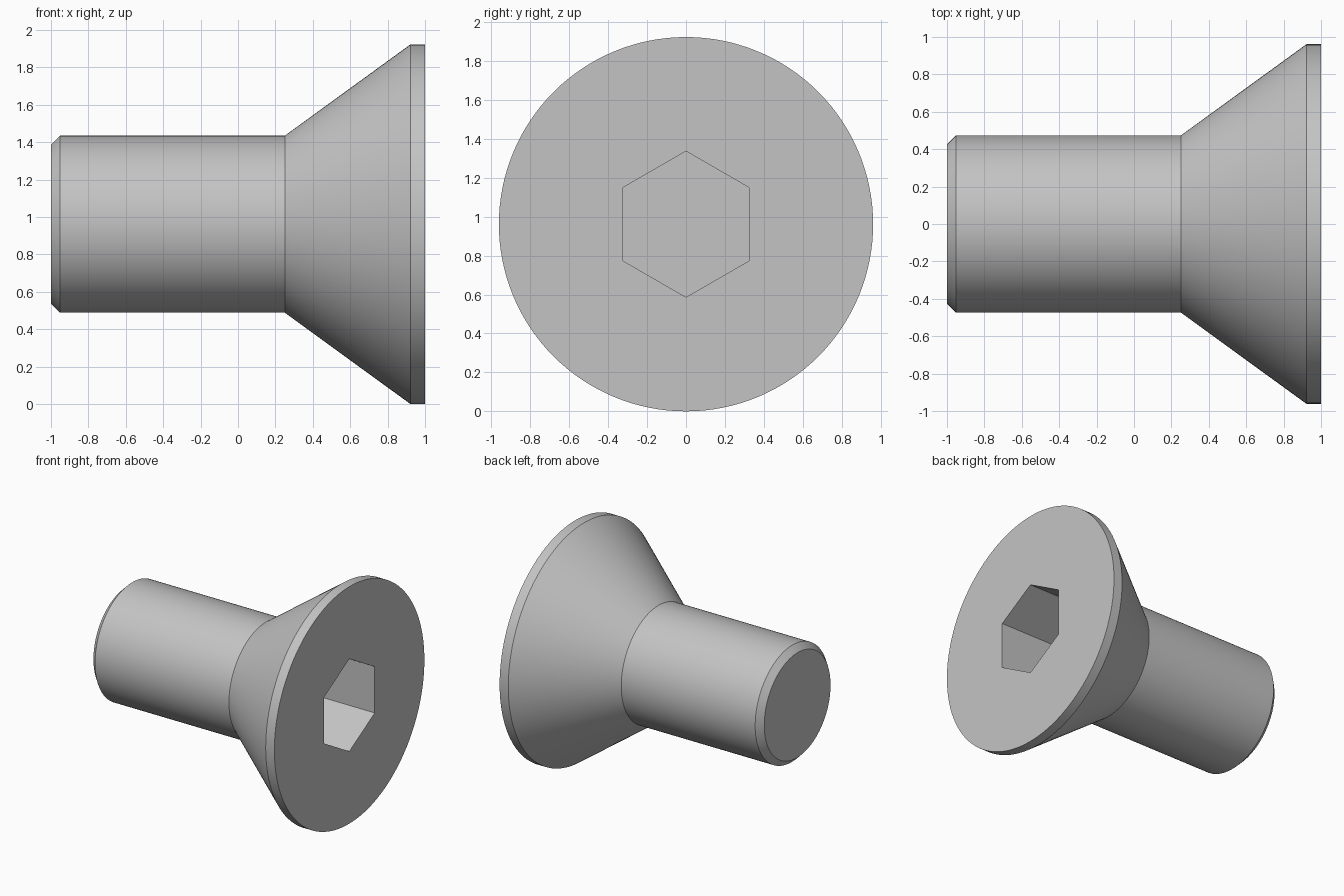
import bpy, bmesh
from math import radians, tau
from mathutils import Matrix, Vector

if "Cube" in bpy.data.objects:
    bpy.data.objects.remove(bpy.data.objects["Cube"], do_unlink=True)

HEAD_R = 0.9615
SHAFT_R = 0.473
SOCKET_R = 0.375
SOCKET_DEPTH = 0.5

# Plain grey steel
steel = bpy.data.materials.new("grey_steel")
steel.use_nodes = True
colour = (0.55, 0.55, 0.55, 1)
steel.diffuse_color = colour
steel.node_tree.nodes["Principled BSDF"].inputs["Base Color"].default_value = colour


def turned(name, profile, sides, start=0.0):
    """Solid turned around the x axis from (x, radius) pairs, capped at both ends."""
    bm = bmesh.new()
    rings = []
    for x, r in profile:
        ring = [bm.verts.new(Matrix.Rotation(start + tau * i / sides, 3, 'X') @ Vector((x, 0, r)))
                for i in range(sides)]
        rings.append(ring)
    for a, b in zip(rings, rings[1:]):
        for i in range(sides):
            j = (i + 1) % sides
            bm.faces.new((a[i], a[j], b[j], b[i]))
    bm.faces.new(rings[0])
    bm.faces.new(rings[-1])
    bmesh.ops.recalc_face_normals(bm, faces=bm.faces)
    mesh = bpy.data.meshes.new(name)
    bm.to_mesh(mesh)
    bm.free()
    mesh.materials.append(steel)
    obj = bpy.data.objects.new(name, mesh)
    obj.location.z = HEAD_R
    bpy.context.collection.objects.link(obj)
    return obj


# Shaft with chamfered tip, conical head and thin rim
screw = turned("countersunk_screw", [
    (-1, SHAFT_R - 0.048), (-0.952, SHAFT_R), (0.25, SHAFT_R),
    (0.922, HEAD_R), (1, HEAD_R)], 128)

# Hexagonal socket, point upward, cut into the head
cutter = turned("socket_cutter", [(1 - SOCKET_DEPTH, SOCKET_R), (1.2, SOCKET_R)], 6)
cutter.hide_render = True
cut = screw.modifiers.new("socket", 'BOOLEAN')
cut.operation = 'DIFFERENCE'
cut.solver = 'EXACT'
cut.object = cutter

bpy.ops.object.select_all(action='DESELECT')
screw.select_set(True)
bpy.context.view_layer.objects.active = screw
bpy.ops.object.modifier_apply(modifier=cut.name)
bpy.data.objects.remove(cutter, do_unlink=True)

# Smooth round walls, crisp edges
bpy.ops.object.shade_smooth_by_angle(angle=radians(25))
